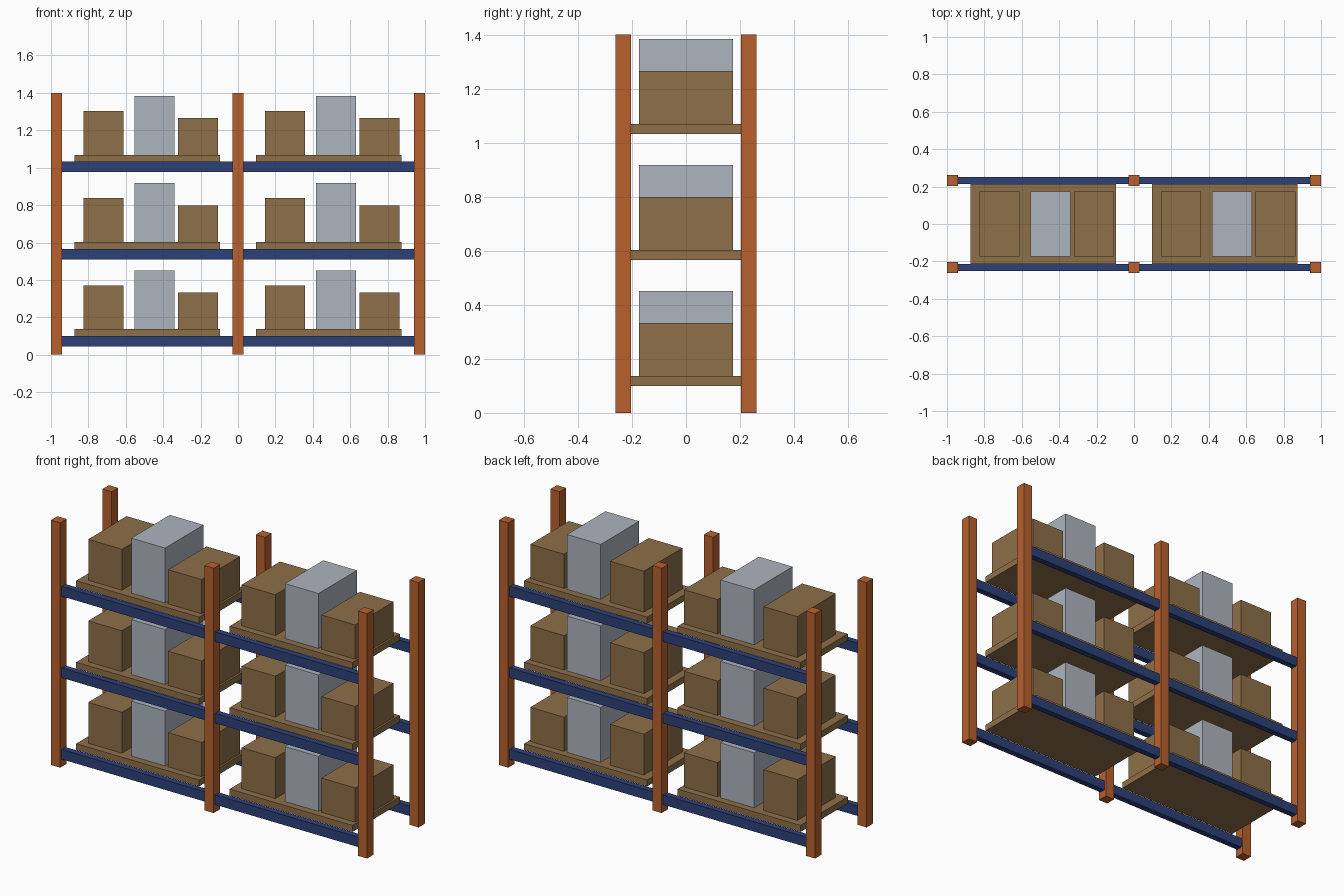
import bpy

if "Cube" in bpy.data.objects:
    bpy.data.objects.remove(bpy.data.objects["Cube"])


def material(name, rgb):
    m = bpy.data.materials.new(name)
    m.diffuse_color = (*rgb, 1)
    m.use_nodes = True
    m.node_tree.nodes["Principled BSDF"].inputs["Base Color"].default_value = m.diffuse_color
    return m


ORANGE = material("orange_paint", (0.48, 0.12, 0.027))
BLUE = material("blue_paint", (0.026, 0.052, 0.19))
BROWN = material("cardboard_and_wood", (0.27, 0.16, 0.066))
GREY = material("pale_grey", (0.42, 0.46, 0.52))


def box(name, x, y, z0, sx, sy, sz, mat):
    """Block centred on x, y with its underside at z0."""
    bpy.ops.mesh.primitive_cube_add(size=1, location=(x, y, z0 + sz / 2))
    ob = bpy.context.object
    ob.name = name
    ob.scale = (sx, sy, sz)
    bpy.ops.object.transform_apply(location=False, rotation=False, scale=True)
    ob.data.materials.append(mat)
    return ob


POST = 0.058
HEIGHT = 1.4
FRAME_X = 1 - POST / 2
FRAME_Y = 0.2325
BAY_X = FRAME_X / 2
BEAM_H = 0.056
PALLET_H = 0.037
BEAM_TOPS = (0.1, 0.566, 1.032)

# offset from bay centre, height, material
CARGO = (
    ("left_carton", -0.234, 0.234, BROWN),
    ("tall_crate", 0.039, 0.314, GREY),
    ("right_carton", 0.271, 0.196, BROWN),
)

# uprights
for y in (-FRAME_Y, FRAME_Y):
    for x in (-FRAME_X, 0, FRAME_X):
        box("upright_post", x, y, 0, POST, POST, HEIGHT, ORANGE)

for top in BEAM_TOPS:
    for bay in (-BAY_X, BAY_X):
        # front and back beams spanning between the posts
        for y in (-FRAME_Y, FRAME_Y):
            box("shelf_beam", bay, y, top - BEAM_H,
                FRAME_X - POST, 0.035, BEAM_H, BLUE)
        # pallet and its load
        box("pallet", bay, 0, top, 0.777, 0.427, PALLET_H, BROWN)
        for name, dx, h, mat in CARGO:
            box(name, bay + dx, 0, top + PALLET_H, 0.213, 0.347, h, mat)
